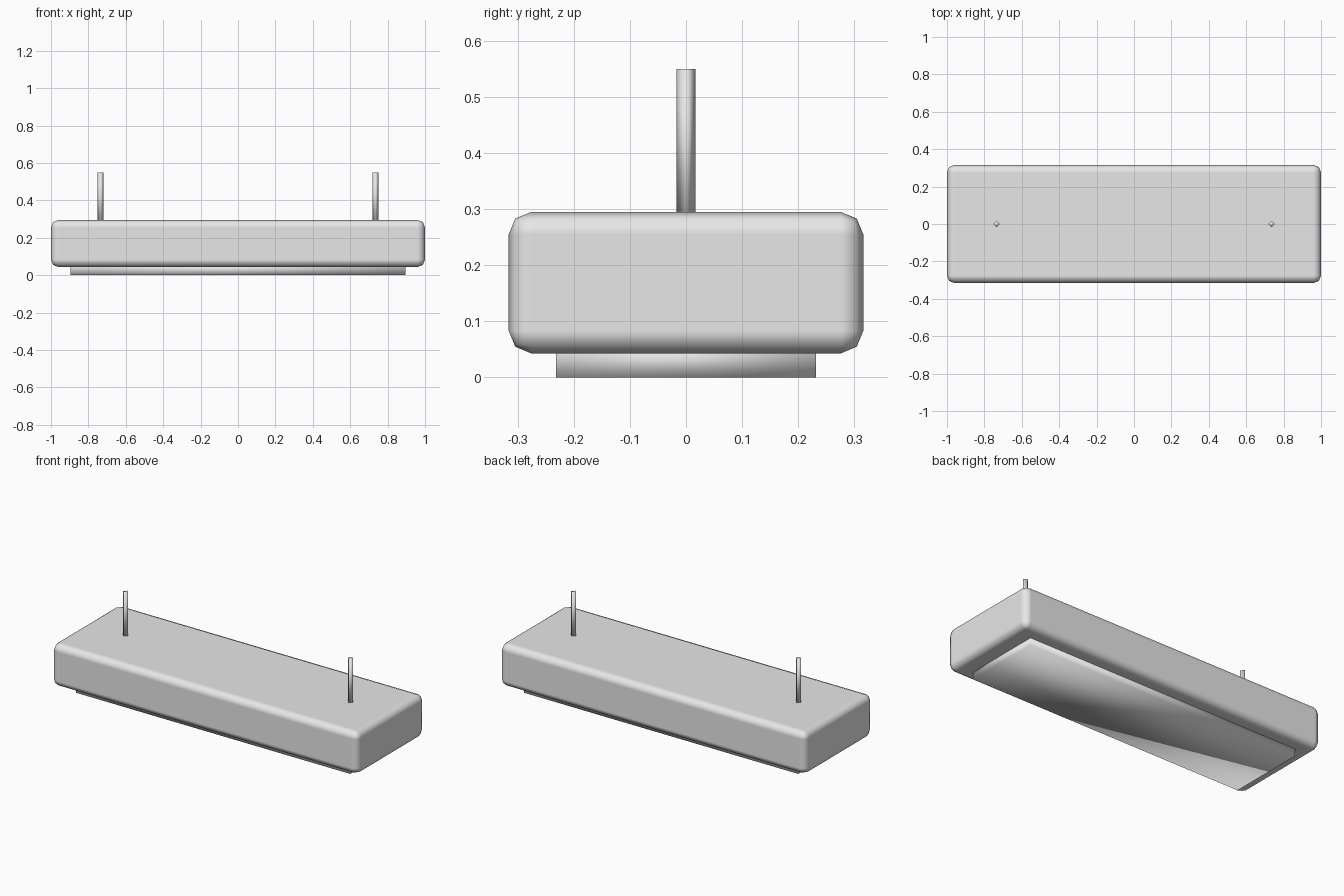
import bpy

cube = bpy.data.objects.get("Cube")
if cube:
    bpy.data.objects.remove(cube, do_unlink=True)

# Single light grey finish
grey = bpy.data.materials.new("light_grey")
grey.use_nodes = True
colour = (0.8, 0.8, 0.8, 1)
grey.diffuse_color = colour
grey.node_tree.nodes["Principled BSDF"].inputs["Base Color"].default_value = colour


def finish(name):
    obj = bpy.context.object
    obj.name = name
    obj.data.materials.append(grey)
    bpy.ops.object.transform_apply(location=False, rotation=False, scale=True)
    bpy.ops.object.shade_smooth()
    return obj


def box(name, size, bottom, top):
    bpy.ops.mesh.primitive_cube_add(size=1, location=(0, 0, (bottom + top) / 2))
    bpy.context.object.scale = (*size, top - bottom)
    return finish(name)


# Housing with rounded edges
housing = box("housing", (2, 0.632), 0.043, 0.295)
bevel = housing.modifiers.new("rounded_edges", "BEVEL")
bevel.width = 0.04
bevel.segments = 2
bevel.harden_normals = True

# Light panel set into the underside
box("light_panel", (1.79, 0.464), 0, 0.06)

# Four-sided hanging rods
for side, x in (("left", 0.735), ("right", -0.735)):
    bottom, top = 0.28, 0.55
    bpy.ops.mesh.primitive_cylinder_add(vertices=4, radius=0.017, depth=top - bottom,
                                        location=(x, 0, (bottom + top) / 2))
    finish(side + "_hanging_rod")
